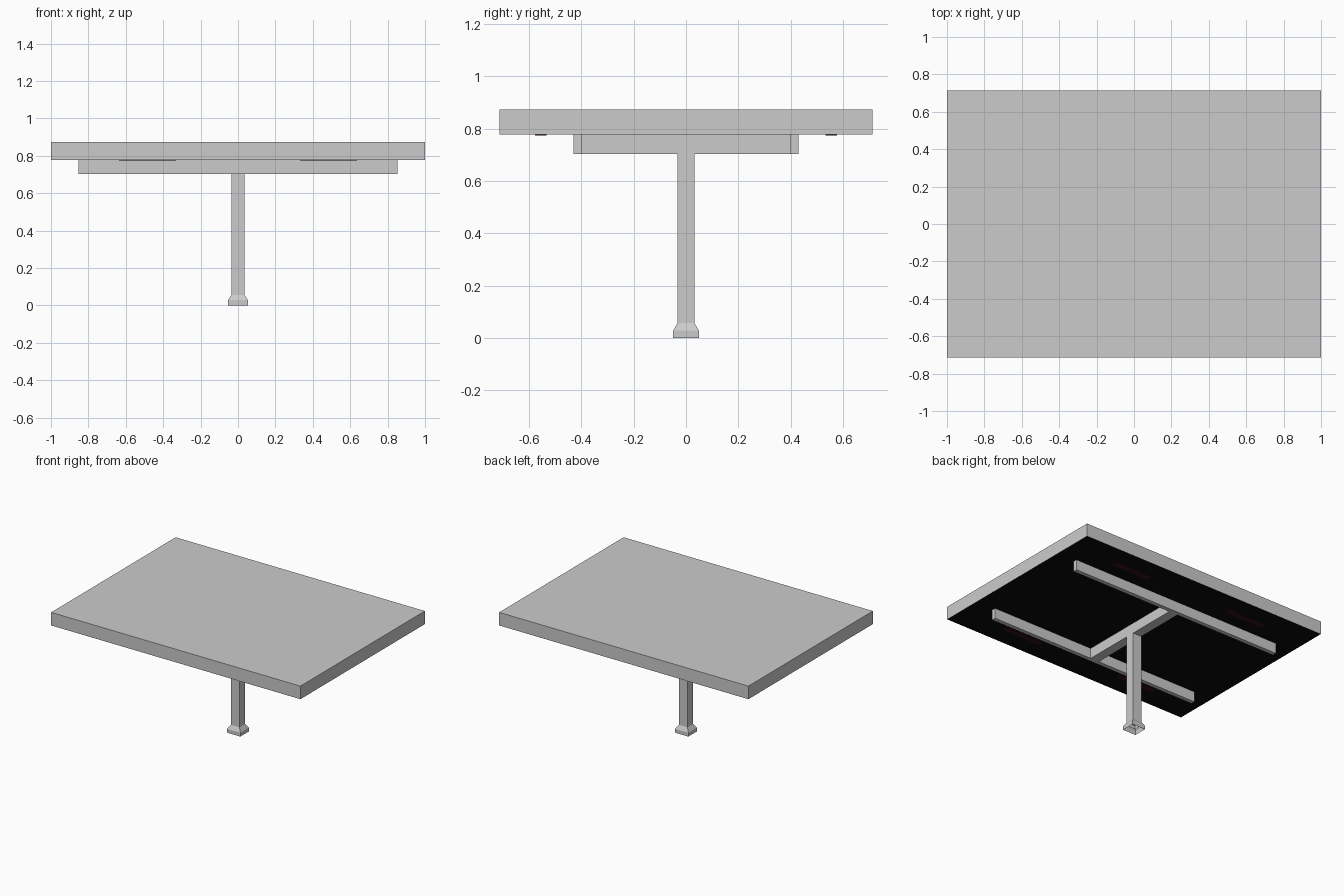
import bpy, bmesh

if "Cube" in bpy.data.objects:
    bpy.data.objects.remove(bpy.data.objects["Cube"])


def material(name, rgb):
    m = bpy.data.materials.new(name)
    m.diffuse_color = (*rgb, 1)
    m.use_nodes = True
    m.node_tree.nodes["Principled BSDF"].inputs["Base Color"].default_value = m.diffuse_color
    return m


def loft(name, rings, cap_bottom=True, mat=None):
    """Rectangular loft; each ring is (cx, cy, half_x, half_y, z)."""
    bm = bmesh.new()
    loops = [[bm.verts.new((cx + sx * hx, cy + sy * hy, z))
              for sx, sy in ((-1, -1), (1, -1), (1, 1), (-1, 1))]
             for cx, cy, hx, hy, z in rings]
    for a, b in zip(loops, loops[1:]):
        for i in range(4):
            j = (i + 1) % 4
            bm.faces.new((a[i], a[j], b[j], b[i]))
    bm.faces.new(loops[-1])
    if cap_bottom:
        bm.faces.new(loops[0][::-1])
    me = bpy.data.meshes.new(name)
    bm.to_mesh(me)
    bm.free()
    if mat:
        me.materials.append(mat)
    ob = bpy.data.objects.new(name, me)
    bpy.context.collection.objects.link(ob)
    return ob


def box(name, x0, x1, y0, y1, z0, z1, mat=None):
    c = ((x0 + x1) / 2, (y0 + y1) / 2, (x1 - x0) / 2, (y1 - y0) / 2)
    return loft(name, [(*c, z0), (*c, z1)], mat=mat)


grey = material("grey_metal", (0.8, 0.8, 0.8))
black = material("black_underside", (0.003, 0.003, 0.003))
lamp_mat = material("dark_lamp", (0.03, 0.004, 0.014))

# Canopy slab with black underside
canopy = box("canopy", -1, 1, -0.713, 0.713, 0.778, 0.873, grey)
canopy.data.materials.append(black)
for p in canopy.data.polygons:
    if p.normal.z < -0.5:
        p.material_index = 1

# Support beams and cross beam
for side, y in (("front", -0.415), ("back", 0.415)):
    box(side + "_beam", -0.853, 0.853, y - 0.015, y + 0.015, 0.703, 0.778)
box("cross_beam", -0.035, 0.035, -0.40, 0.40, 0.703, 0.778)

# Post and flared foot, open below
loft("post", [(0, 0, 0.035, 0.033, z) for z in (0.03, 0.703)], cap_bottom=False)
loft("post_foot", [(0, 0, 0.053, 0.049, 0), (0, 0, 0.053, 0.049, 0.028),
                   (0, 0, 0.035, 0.033, 0.056)], cap_bottom=False)

# Flat lamps under the canopy
for sx in (-1, 1):
    for sy in (-1, 1):
        x, y = sx * 0.484, sy * 0.556
        name = ("back" if sy > 0 else "front") + ("_right" if sx > 0 else "_left") + "_lamp"
        box(name, x - 0.153, x + 0.153, y - 0.022, y + 0.022, 0.774, 0.778, lamp_mat)
